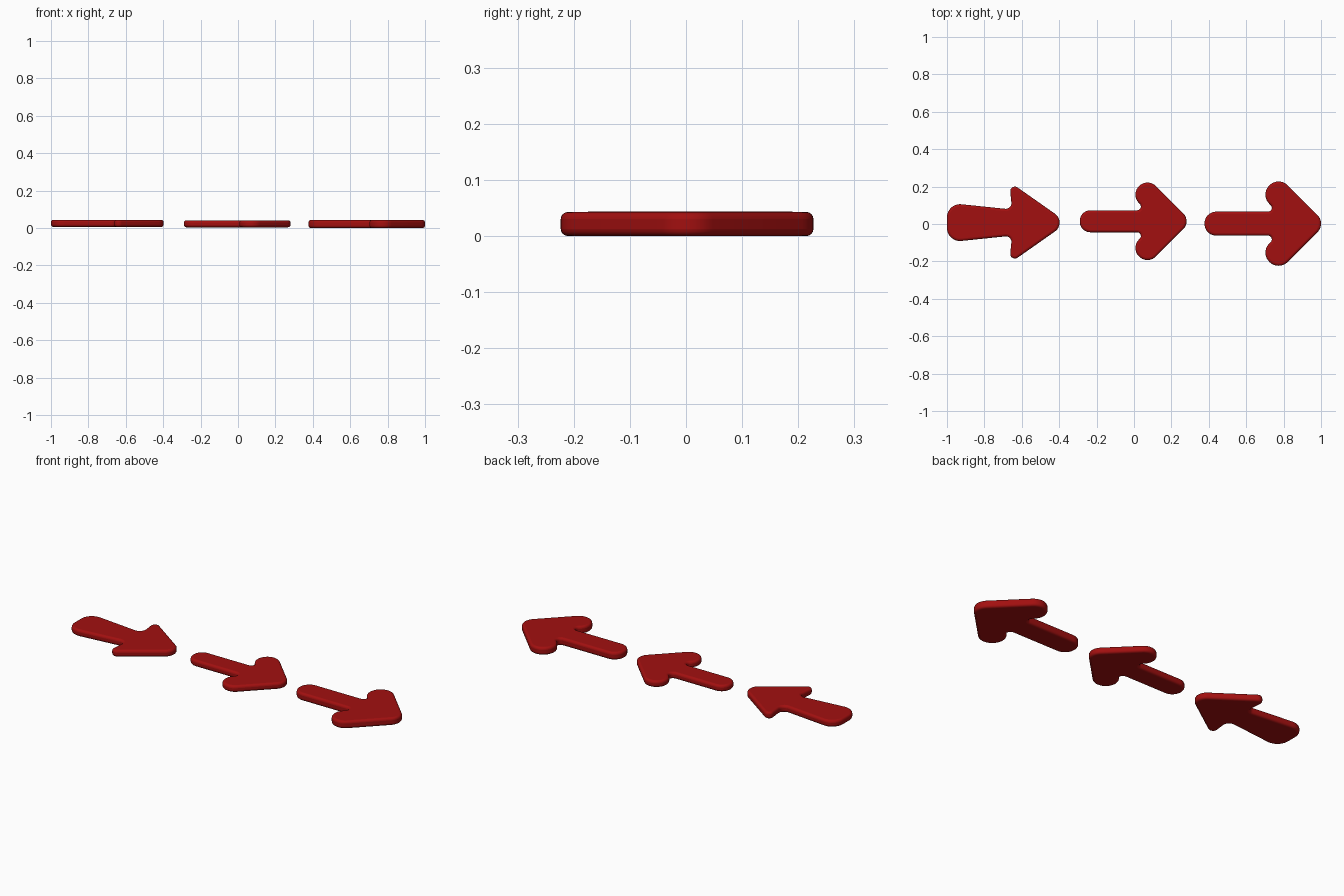
import bpy, bmesh, math
from mathutils import Vector

old = bpy.data.objects.get("Cube")
if old:
    bpy.data.objects.remove(old, do_unlink=True)

red = bpy.data.materials.new("deep_red")
red.use_nodes = True
colour = (0.36, 0.005, 0.005, 1)
red.diffuse_color = colour
red.node_tree.nodes["Principled BSDF"].inputs["Base Color"].default_value = colour


def rounded_outline(corners):
    """Replace each (x, y, radius) corner with a tangent arc."""
    points = []
    for i, (x, y, r) in enumerate(corners):
        p = Vector((x, y))
        a = (Vector(corners[i - 1][:2]) - p).normalized()
        b = (Vector(corners[(i + 1) % len(corners)][:2]) - p).normalized()
        half = a.angle(b) / 2
        centre = p + (a + b).normalized() * (r / math.sin(half))
        start = p + a * (r / math.tan(half)) - centre
        turn = start.angle_signed(p + b * (r / math.tan(half)) - centre)
        steps = max(4, round(abs(turn) / math.radians(9)))
        for k in range(steps + 1):
            t = -turn * k / steps
            c, s = math.cos(t), math.sin(t)
            points.append(centre + Vector((start.x * c - start.y * s,
                                           start.x * s + start.y * c)))
    return points


def arrow(name, upper, tip, y_mid, bottom, top):
    """Extrude a mirrored arrow outline and round its rims."""
    corners = upper + [tip] + [(x, -y, r) for x, y, r in reversed(upper)]
    bm = bmesh.new()
    verts = [bm.verts.new((p.x, p.y + y_mid, bottom)) for p in rounded_outline(corners)]
    bmesh.ops.remove_doubles(bm, verts=verts, dist=0.0005)
    face = bm.faces.new([v for v in verts if v.is_valid])
    up = bmesh.ops.extrude_face_region(bm, geom=[face], use_keep_orig=True)["geom"]
    for v in up:
        if isinstance(v, bmesh.types.BMVert):
            v.co.z = top
    bmesh.ops.recalc_face_normals(bm, faces=bm.faces)
    mesh = bpy.data.meshes.new(name)
    bm.to_mesh(mesh)
    bm.free()
    mesh.materials.append(red)
    obj = bpy.data.objects.new(name, mesh)
    bpy.context.collection.objects.link(obj)
    bevel = obj.modifiers.new("rounded_rim", "BEVEL")
    bevel.width = 0.013
    bevel.segments = 4
    bevel.limit_method = "ANGLE"
    bevel.angle_limit = math.radians(60)
    bevel.use_clamp_overlap = False
    bpy.ops.object.select_all(action="DESELECT")
    obj.select_set(True)
    bpy.context.view_layer.objects.active = obj
    bpy.ops.object.shade_smooth_by_angle(angle=math.radians(40))


def chevron_arrow(name, back, tip_x, size, y_mid, bottom, top):
    """Round-ended shaft with two thick round-ended barbs at 45 degrees."""
    r, shaft, reach = 0.07 * size, 0.064 * size, 0.099 * size
    lobe_x, lobe_y = tip_x - 0.227 * size, 0.155 * size
    upper = [
        (back, shaft, shaft * 0.97),
        (lobe_x + lobe_y - reach - shaft, shaft, 0.02),
        (lobe_x - reach, lobe_y, r * 0.99),
        (lobe_x, lobe_y + reach, r * 0.99),
    ]
    tip = (lobe_x + lobe_y + reach, 0, 0.065 * size)
    arrow(name, upper, tip, y_mid, bottom, top)


# Tapered arrow with pointed barbs
arrow("tapered_arrow",
      [(-1.0, 0.106, 0.07), (-0.652, 0.07, 0.03), (-0.667, 0.219, 0.025)],
      (-0.355, 0, 0.058), 0.0075, 0.006, 0.044)

# Two round-ended arrows
chevron_arrow("middle_arrow", -0.29, 0.281, 0.92, 0.0145, 0.004, 0.041)
chevron_arrow("large_arrow", 0.377, 1.0, 1.0, 0.002, 0.0, 0.043)
